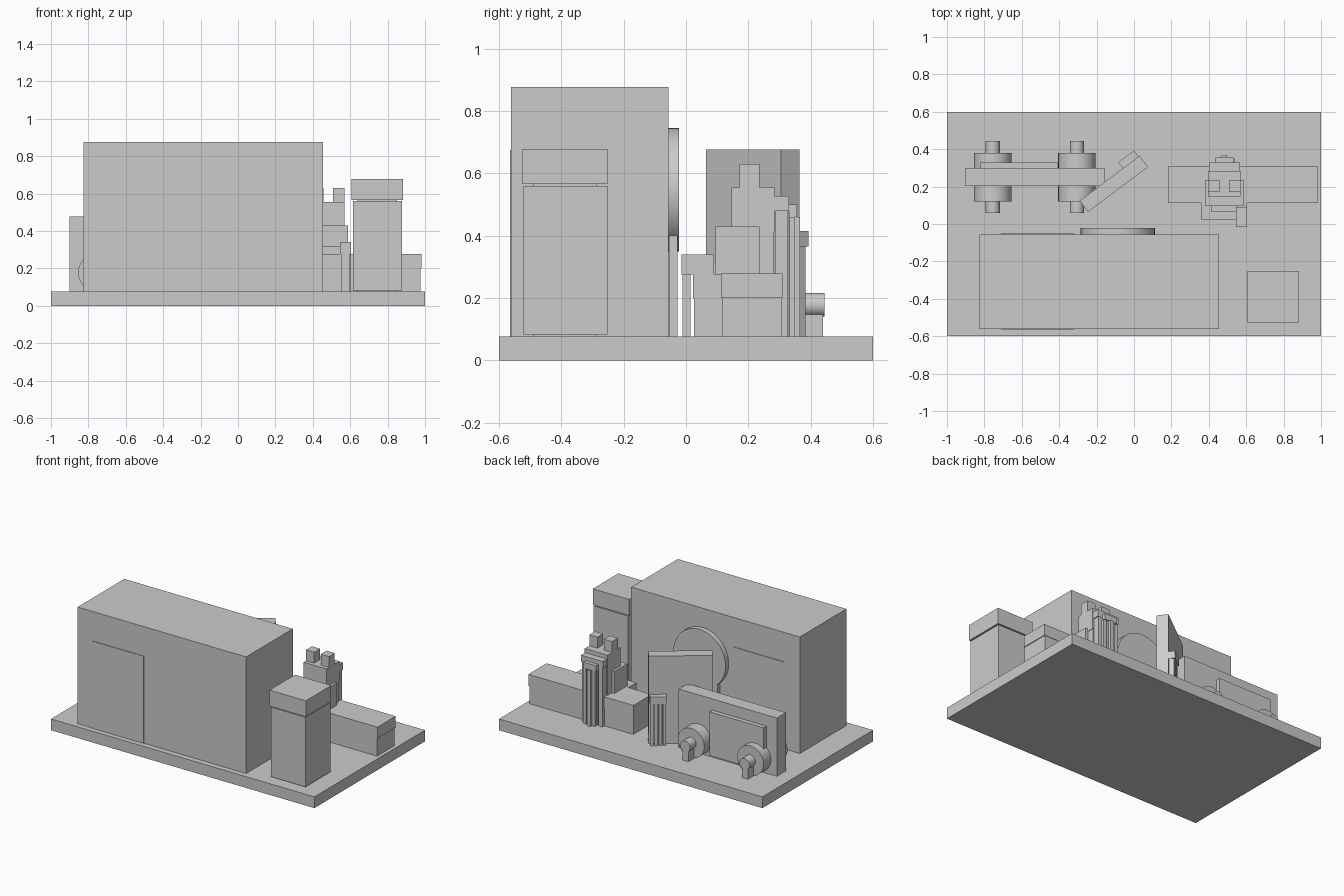
import bpy, math
from mathutils import Matrix, Vector

cube = bpy.data.objects.get("Cube")
if cube:
    bpy.data.objects.remove(cube, do_unlink=True)

grey = bpy.data.materials.new("plain grey")
grey.use_nodes = True
GREY = (0.6, 0.6, 0.6, 1)
grey.diffuse_color = GREY
grey.node_tree.nodes["Principled BSDF"].inputs["Base Color"].default_value = GREY

FLOOR = 0.077


def box(name, x, y, z, frame=None):
    """Box from (min, max) ranges, optionally placed in a rotated frame."""
    bpy.ops.mesh.primitive_cube_add(size=1)
    ob = bpy.context.object
    ob.name = name
    size = [b - a for a, b in (x, y, z)]
    centre = Vector([(a + b) / 2 for a, b in (x, y, z)])
    ob.data.transform(Matrix.Translation(centre) @ Matrix.Diagonal((*size, 1)))
    if frame:
        ob.matrix_world = frame
    ob.data.materials.append(grey)
    return ob


def disc(name, x, y, z, radius):
    """Cylinder whose axis runs along y over the given range."""
    bpy.ops.mesh.primitive_cylinder_add(
        vertices=48, radius=radius, depth=y[1] - y[0],
        location=(x, (y[0] + y[1]) / 2, z), rotation=(math.pi / 2, 0, 0))
    ob = bpy.context.object
    ob.name = name
    ob.data.materials.append(grey)
    bpy.ops.object.shade_smooth_by_angle(angle=math.radians(35))


def slats(name, x, y, z, count, fill, frame=None):
    """Row of upright slats spread evenly along x."""
    step = (x[1] - x[0]) / (count - 1 + fill)
    for i in range(count):
        a = x[0] + i * step
        box(f"{name}_{i + 1}", (a, a + step * fill), y, z, frame)


# Base and main block with a door slab running through it
box("base", (-1, 1), (-0.6, 0.6), (0, FLOOR))
box("main_block", (-0.825, 0.455), (-0.561, -0.056), (FLOOR, 0.877))
box("door_slab", (-0.71, -0.32), (-0.565, -0.052), (FLOOR, 0.675))

# Cabinet with recessed core and lid
box("cabinet_core", (0.64, 0.85), (-0.49, -0.285), (FLOOR, 0.6))
box("cabinet_body", (0.615, 0.878), (-0.522, -0.252), (0.083, 0.56))
box("cabinet_lid", (0.608, 0.883), (-0.526, -0.25), (0.567, 0.677))

# Round board on its stand at the back wall
disc("round_board", -0.087, (-0.058, -0.022), 0.547, 0.198)
box("round_board_stand", (-0.22, 0.046), (-0.054, -0.027), (FLOOR, 0.5))

# Turned panel with a capped bundle of slats behind it
turned = Matrix.Translation((-0.108, 0.2145, 0)) @ Matrix.Rotation(math.radians(36.9), 4, 'Z')
box("turned_panel", (-0.2, 0.2), (-0.0375, 0.0375), (FLOOR, 0.677), turned)
slats("panel_slat", (0.092, 0.189), (0.0375, 0.07), (FLOOR, 0.367), 4, 0.75, turned)
box("panel_slat_cap", (0.088, 0.193), (0.0375, 0.078), (0.365, 0.415), turned)

# Upright board on wheels with axle supports
box("wheeled_board", (-0.9, -0.155), (0.203, 0.3), (FLOOR, 0.477))
box("board_panel", (-0.82, -0.41), (0.29, 0.33), (0.1, 0.4))
for side, x in (("right", -0.755), ("left", -0.305)):
    disc(f"{side}_wheel", x, (0.12, 0.38), 0.178, 0.1)
    disc(f"{side}_axle", x, (0.06, 0.445), 0.178, 0.038)
    for end, y in (("front", (0.065, 0.12)), ("back", (0.38, 0.44))):
        box(f"{side}_{end}_axle_support", (x - 0.022, x + 0.022), y, (FLOOR, 0.16))

# Long low counter
box("counter_body", (0.185, 0.975), (0.115, 0.307), (FLOOR, 0.2))
box("counter_top", (0.182, 0.98), (0.112, 0.31), (0.2, 0.278))

# Stepped machine, symmetric about MID
MID = 0.483


def tier(name, half, y, z):
    box(name, (MID - half, MID + half), y, z)


tier("machine_foot", 0.122, (0.025, 0.175), (FLOOR, 0.2))
tier("machine_base", 0.122, (0.022, 0.175), (0.2, 0.277))
tier("machine_ledge", 0.07, (0.065, 0.17), (0.277, 0.316))
tier("machine_body", 0.104, (0.095, 0.235), (0.277, 0.43))
tier("machine_neck", 0.084, (0.235, 0.282), (0.277, 0.41))
tier("machine_head", 0.087, (0.146, 0.284), (0.41, 0.555))
for side, s in (("right", -1), ("left", 1)):
    x = MID + s * 0.056
    box(f"{side}_head_block", (x - 0.031, x + 0.031), (0.172, 0.235), (0.555, 0.63))

# Side block standing on a leg
box("side_block", (0.546, 0.605), (-0.015, 0.09), (0.276, 0.34))
box("side_block_leg", (0.55, 0.6), (-0.012, 0.015), (FLOOR, 0.276))

# Slat bundles behind the machine
slats("rear_slat", (0.405, 0.56), (0.285, 0.328), (FLOOR, 0.48), 4, 0.72)
tier("rear_slat_cap", 0.083, (0.282, 0.33), (0.48, 0.528))
slats("outer_slat", (0.447, 0.538), (0.332, 0.35), (FLOOR, 0.46), 3, 0.7)
tier("outer_slat_cap", 0.048, (0.33, 0.356), (0.46, 0.5))
tier("centre_slat", 0.014, (0.345, 0.366), (FLOOR, 0.46))
